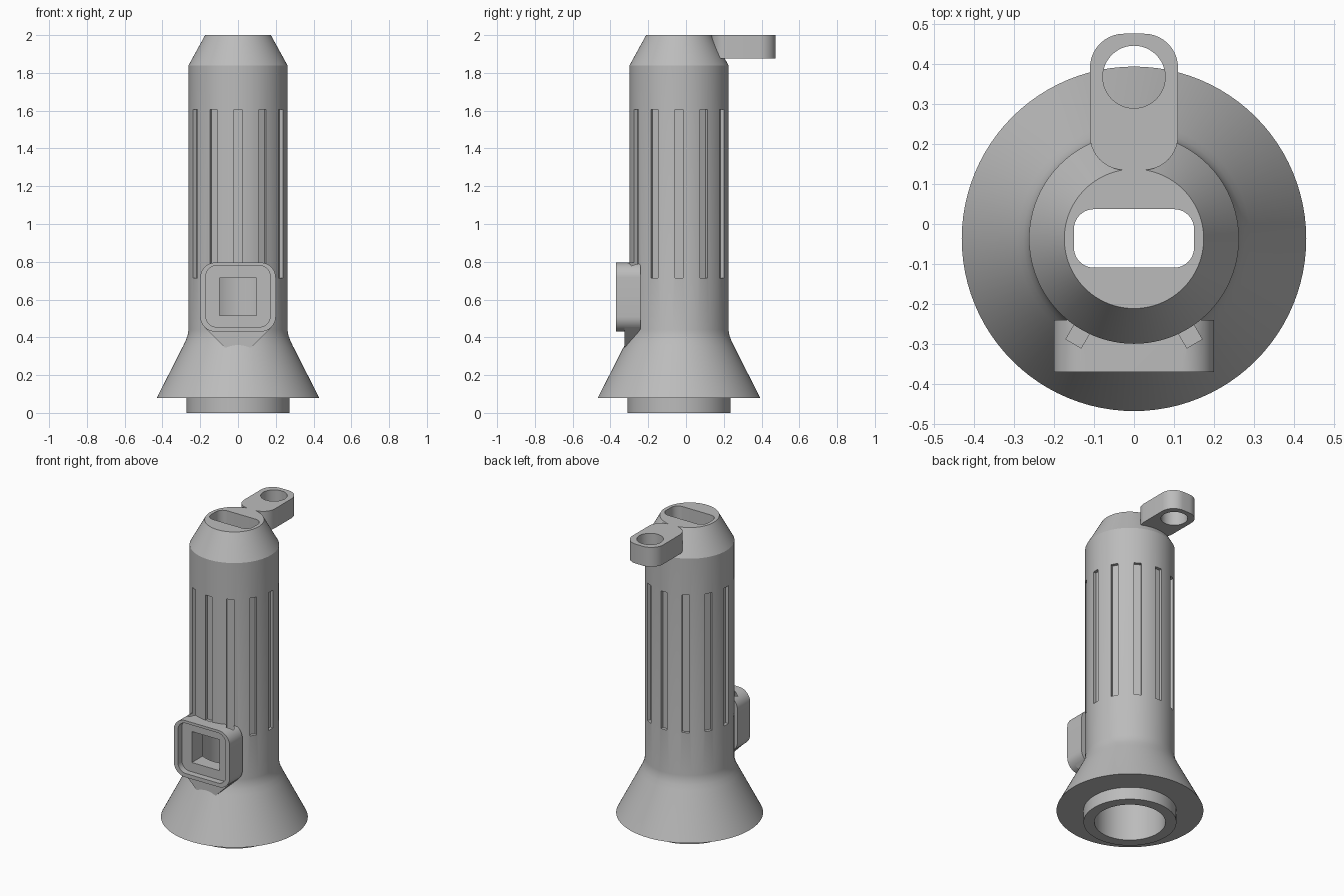
import bpy, bmesh
from math import pi, sin, cos, radians
from mathutils import Matrix, Vector

old = bpy.data.objects.get("Cube")
if old:
    bpy.data.objects.remove(old, do_unlink=True)

AXIS_Y = -0.037   # the barrel axis sits slightly forward of the centre

grey = bpy.data.materials.new("plain grey")
grey.use_nodes = True
COLOUR = (0.5, 0.5, 0.5, 1)
grey.diffuse_color = COLOUR
grey.node_tree.nodes["Principled BSDF"].inputs["Base Color"].default_value = COLOUR


def finish(name, bm):
    bmesh.ops.recalc_face_normals(bm, faces=bm.faces)
    mesh = bpy.data.meshes.new(name)
    bm.to_mesh(mesh)
    bm.free()
    mesh.materials.append(grey)
    ob = bpy.data.objects.new(name, mesh)
    bpy.context.scene.collection.objects.link(ob)
    return ob


def lathe(name, profile, steps=96):
    """Solid of revolution about the barrel axis from (radius, z) points."""
    bm = bmesh.new()
    rings = []
    for r, z in profile:
        rings.append([bm.verts.new((r * cos(2 * pi * i / steps),
                                    AXIS_Y + r * sin(2 * pi * i / steps), z))
                      for i in range(steps)])
    for a, b in zip(rings, rings[1:]):
        for i in range(steps):
            j = (i + 1) % steps
            bm.faces.new((a[i], a[j], b[j], b[i]))
    bm.faces.new(rings[0])
    bm.faces.new(rings[-1])
    return finish(name, bm)


def prism(name, outline, start, depth):
    """Extrude a closed outline of 3D points along a depth vector."""
    bm = bmesh.new()
    face = bm.faces.new([bm.verts.new(Vector(p) + Vector(start)) for p in outline])
    new = bmesh.ops.extrude_face_region(bm, geom=[face])["geom"]
    bmesh.ops.translate(bm, vec=depth, verts=[v for v in new if isinstance(v, bmesh.types.BMVert)])
    return finish(name, bm)


def rounded(w, h, r, n=10):
    """Rounded rectangle, half sizes w and h, as 2D points."""
    pts = []
    for k, (sx, sy) in enumerate(((1, 1), (-1, 1), (-1, -1), (1, -1))):
        for i in range(n + 1):
            a = pi / 2 * (k + i / n)
            pts.append((sx * (w - r) + r * cos(a), sy * (h - r) + r * sin(a)))
    return pts


def flat(pts):
    return [(x, y, 0) for x, y in pts]


def upright(pts):
    return [(x, 0, z) for x, z in pts]


def combine(target, tools, operation):
    """Apply boolean tools in turn, then discard them."""
    for tool in tools:
        mod = target.modifiers.new("cut", 'BOOLEAN')
        mod.operation, mod.object, mod.solver = operation, tool, 'EXACT'
        tool.hide_render = True
    graph = bpy.context.evaluated_depsgraph_get()
    mesh = bpy.data.meshes.new_from_object(target.evaluated_get(graph))
    target.modifiers.clear()
    target.data = mesh
    for tool in tools:
        bpy.data.objects.remove(tool, do_unlink=True)


# Barrel with flared bell, base ring and tapered neck
barrel = lathe("barrel", [(0.272, 0), (0.272, 0.08), (0.43, 0.08), (0.29, 0.355),
                          (0.276, 0.385), (0.267, 0.41), (0.262, 0.44),
                          (0.262, 1.84), (0.174, 2.0)])

# Switch housing, its lower bracket and the hanging loop
housing = prism("switch_housing", upright(rounded(0.2, 0.183, 0.08)),
                (0, -0.37, 0.613), (0, 0.13, 0))
bracket = prism("bracket", upright([(-0.18, 0.455), (-0.07, 0.345), (0.07, 0.345), (0.18, 0.455)]),
                (0, -0.325, 0), (0, 0.08, 0))
loop = prism("hanging_loop", flat(rounded(0.11, 0.17, 0.085)), (0, 0.305, 1.875), (0, 0, 0.125))
combine(barrel, [housing, bracket, loop], 'UNION')

# Hollow bore, top slot, loop hole, switch recess and window
bore = lathe("bore_cutter", [(0.208, -0.1), (0.208, 1.8)])
slot = prism("slot_cutter", flat(rounded(0.15, 0.073, 0.05)), (0, -0.036, 1.7), (0, 0, 0.4))
hole = prism("hole_cutter", flat(rounded(0.078, 0.078, 0.0779, 12)), (0, 0.367, 1.8), (0, 0, 0.3))
recess = prism("recess_cutter", upright(rounded(0.17, 0.162, 0.055)),
               (0, -0.45, 0.617), (0, 0.12, 0))
window = prism("window_cutter", upright([(-0.098, -0.1), (0.098, -0.1), (0.098, 0.1), (-0.098, 0.1)]),
               (0, -0.45, 0.615), (0, 0.3, 0))

# Twelve grip grooves; the front one stops at the housing
grooves = []
for i in range(12):
    bm = bmesh.new()
    bmesh.ops.create_cube(bm, size=1)
    low = 0.797 if i == 0 else 0.715
    bm.transform(Matrix.Translation((0, AXIS_Y, 0))
                 @ Matrix.Rotation(radians(30 * i), 4, 'Z')
                 @ Matrix.Translation((0, -0.272, (low + 1.605) / 2))
                 @ Matrix.Diagonal((0.044, 0.06, 1.605 - low, 1)))
    grooves.append(finish("groove_cutter", bm))
combine(barrel, [bore, slot, hole, recess, window] + grooves, 'DIFFERENCE')

# Smooth round surfaces, crisp edges
bpy.ops.object.select_all(action='DESELECT')
barrel.select_set(True)
bpy.context.view_layer.objects.active = barrel
bpy.ops.object.shade_smooth_by_angle(angle=radians(25))
barrel.name = "torch_body"
